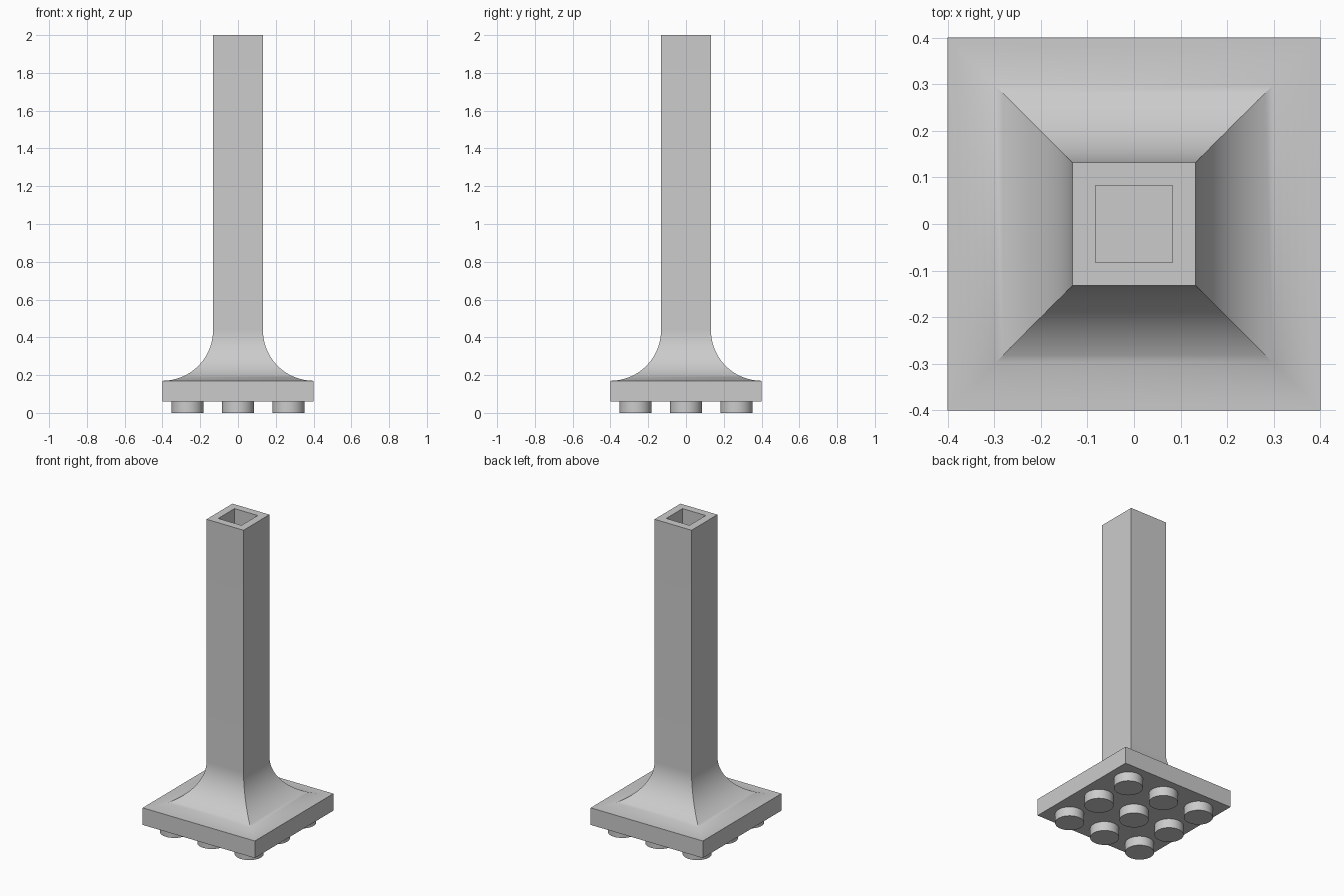
import bpy, bmesh, math

old = bpy.data.objects.get("Cube")
if old:
    bpy.data.objects.remove(old, do_unlink=True)

grey = bpy.data.materials.new("light_grey")
grey.use_nodes = True
colour = (0.6, 0.6, 0.6, 1)
grey.diffuse_color = colour
grey.node_tree.nodes["Principled BSDF"].inputs["Base Color"].default_value = colour

PLATE, POST, SOCKET = 0.4, 0.132, 0.083     # half widths
BASE, TOP, HEIGHT = 0.06, 0.17, 2.0         # plate underside, plate top, post top
STUD_RADIUS, PITCH = 0.085, 0.267
DEPTH = 0.1
STEPS = 24


def finish(bm, name):
    """Turn a bmesh into a smooth-shaded object with sharp edges kept."""
    bmesh.ops.recalc_face_normals(bm, faces=bm.faces)
    mesh = bpy.data.meshes.new(name)
    bm.to_mesh(mesh)
    bm.free()
    mesh.materials.append(grey)
    obj = bpy.data.objects.new(name, mesh)
    bpy.context.collection.objects.link(obj)
    bpy.ops.object.select_all(action='DESELECT')
    obj.select_set(True)
    bpy.context.view_layer.objects.active = obj
    bpy.ops.object.shade_smooth_by_angle(angle=math.radians(30))
    return obj


# Flared post: square rings from the plate underside up and into the socket
radius = PLATE - POST
rings = [(PLATE, BASE)]
for i in range(STEPS + 1):
    a = math.pi / 2 * i / STEPS
    rings.append((PLATE - radius * math.sin(a), TOP + radius * (1 - math.cos(a))))
rings += [(POST, HEIGHT), (SOCKET, HEIGHT), (SOCKET, HEIGHT - DEPTH)]

bm = bmesh.new()
loops = [[bm.verts.new((sx * h, sy * h, z))
          for sx, sy in ((-1, -1), (1, -1), (1, 1), (-1, 1))] for h, z in rings]
for low, high in zip(loops, loops[1:]):
    for k in range(4):
        n = (k + 1) % 4
        bm.faces.new((low[k], low[n], high[n], high[k]))
bm.faces.new(loops[0][::-1])
bm.faces.new(loops[-1])
finish(bm, "flared_post")

# Round studs in a three by three grid under the plate
bm = bmesh.new()
for ix in (-1, 0, 1):
    for iy in (-1, 0, 1):
        made = bmesh.ops.create_cone(bm, cap_ends=True, segments=48, radius1=STUD_RADIUS,
                                     radius2=STUD_RADIUS, depth=BASE)
        bmesh.ops.translate(bm, verts=made["verts"], vec=(ix * PITCH, iy * PITCH, BASE / 2))
finish(bm, "base_studs")
